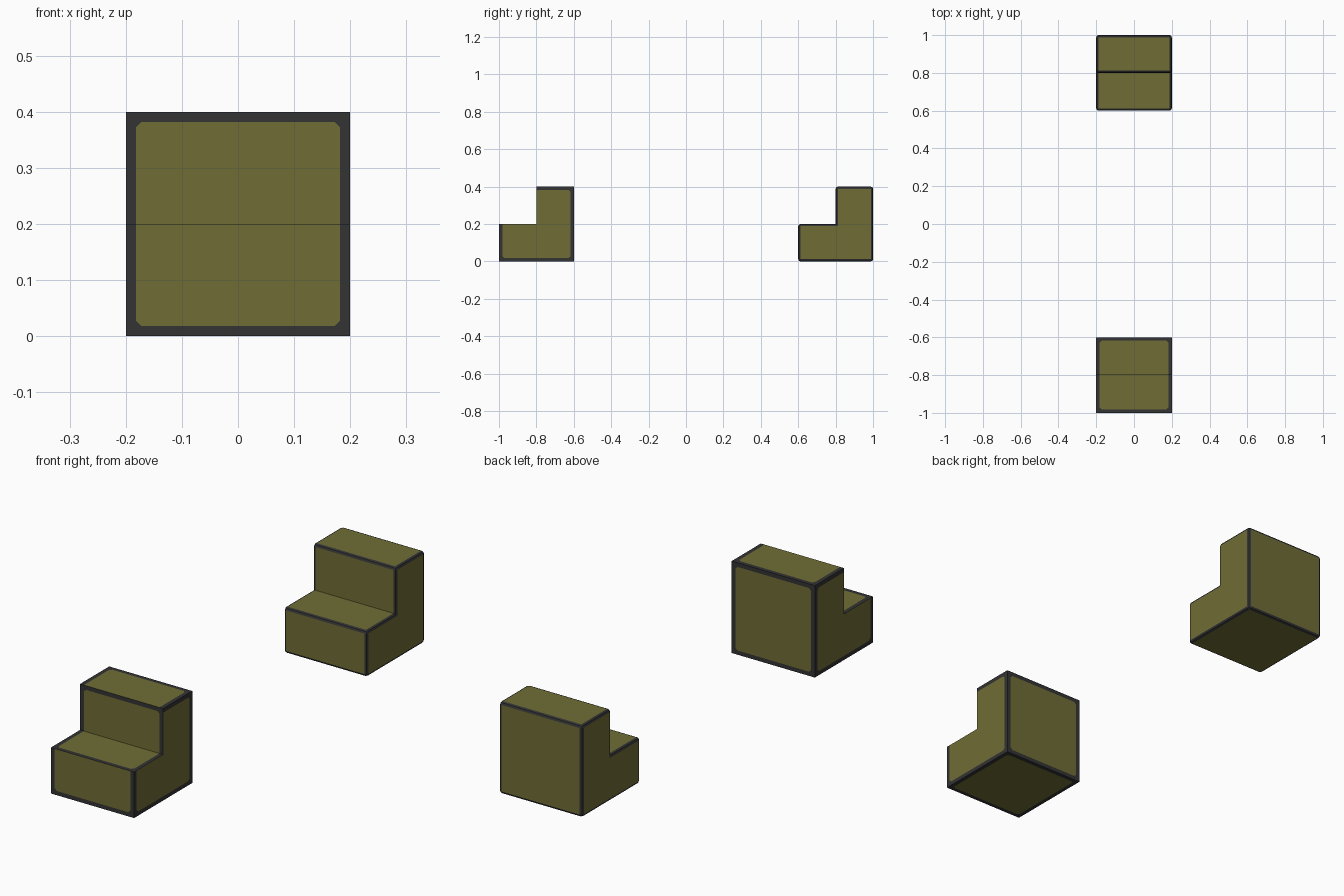
import bpy, bmesh
from mathutils import Vector

if "Cube" in bpy.data.objects:
    bpy.data.objects.remove(bpy.data.objects["Cube"])


def material(name, rgb):
    m = bpy.data.materials.new(name)
    m.diffuse_color = (*rgb, 1)
    m.use_nodes = True
    m.node_tree.nodes["Principled BSDF"].inputs["Base Color"].default_value = m.diffuse_color
    return m


OLIVE = material("olive", (0.160, 0.152, 0.036))
DARK = material("dark grey", (0.033, 0.033, 0.034))


def step_mesh():
    # L-shaped profile (y, z) around y = 0, extruded along x
    prof = [(-.2, 0), (.2, 0), (.2, .4), (0, .4), (0, .2), (-.2, .2)]
    bm = bmesh.new()
    face = bm.faces.new([bm.verts.new((-.2, y, z)) for y, z in prof])
    ext = bmesh.ops.extrude_face_region(bm, geom=[face])
    bmesh.ops.translate(bm, vec=(.4, 0, 0),
                        verts=[v for v in ext["geom"] if isinstance(v, bmesh.types.BMVert)])
    bmesh.ops.recalc_face_normals(bm, faces=bm.faces)
    return bm


def finish(bm, name, y):
    me = bpy.data.meshes.new(name)
    bm.to_mesh(me)
    bm.free()
    me.materials.append(OLIVE)
    me.materials.append(DARK)
    ob = bpy.data.objects.new(name, me)
    ob.location.y = y
    bpy.context.collection.objects.link(ob)


# Front step: sharp block with a flat painted border along the outer cube edges
INNER, CORNER = .182, .354
CENTRE = Vector((0, 0, .2))
bm = step_mesh()


def cut(normal, dist):
    bmesh.ops.bisect_plane(bm, geom=bm.verts[:] + bm.edges[:] + bm.faces[:],
                           plane_co=CENTRE + normal * (dist / normal.length_squared),
                           plane_no=normal, dist=1e-6)


for a in range(3):
    for s in (-1, 1):
        n = Vector((0, 0, 0))
        n[a] = s
        cut(n, INNER)
        for t in (-1, 1):
            m = n.copy()
            m[(a + 1) % 3] = t
            cut(m, CORNER)
for f in bm.faces:
    c = f.calc_center_median() - CENTRE
    axis = max(range(3), key=lambda i: abs(f.normal[i]))
    u, v = [abs(c[i]) for i in range(3) if i != axis]
    f.material_index = int(max(u, v) > INNER or u + v > CORNER)
finish(bm, "front_step", -.8)

# Back step: same block with dark bevels on every outward edge
bm = step_mesh()
edges = [e for e in bm.edges if e.calc_face_angle_signed() > .1]
bmesh.ops.bevel(bm, geom=edges, offset=.012, offset_type='OFFSET', segments=2,
                profile=.5, affect='EDGES', material=1, clamp_overlap=True)
finish(bm, "back_step", .8)
